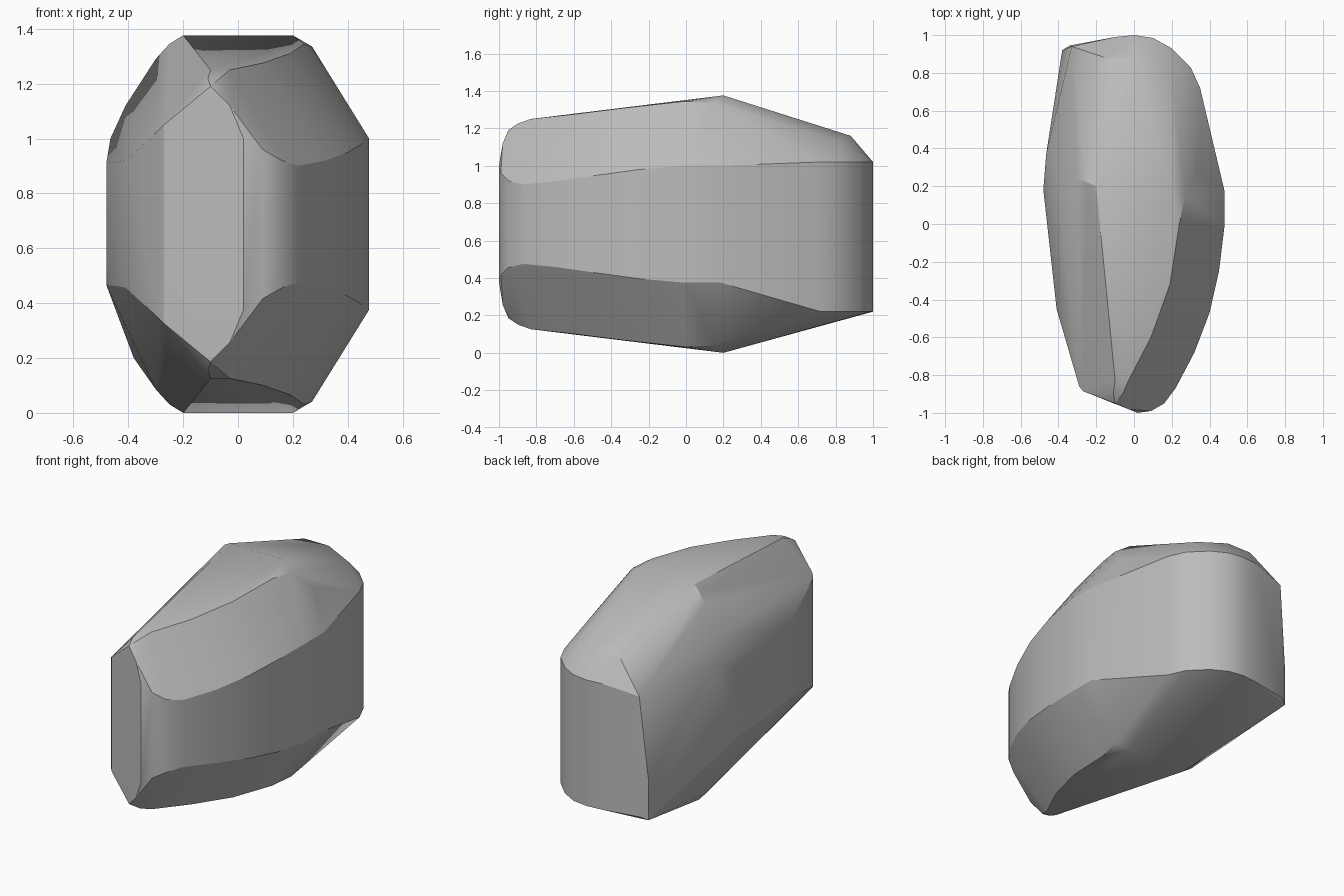
import bpy
import bmesh

HEIGHT = 1.376

cube = bpy.data.objects.get("Cube")
if cube:
    bpy.data.objects.remove(cube, do_unlink=True)


def make_material(name, color):
    material = bpy.data.materials.new(name)
    material.use_nodes = True
    material.diffuse_color = color
    shader = next(n for n in material.node_tree.nodes if n.type == 'BSDF_PRINCIPLED')
    shader.inputs["Base Color"].default_value = color
    shader.inputs["Roughness"].default_value = 0.8
    return material


def mirrored(points):
    """Return the points together with their reflection about mid height."""
    return points + [(x, y, HEIGHT - z) for x, y, z in points]


def extruded(outline, bottom, top):
    """Return an outline repeated at two heights."""
    return [(x, y, z) for x, y in outline for z in (bottom, top)]


def hull_object(name, points, material, smooth_angle):
    """Wrap the points in a closed convex skin."""
    mesh = bpy.data.meshes.new(name)
    bm = bmesh.new()
    for point in points:
        bm.verts.new(point)
    result = bmesh.ops.convex_hull(bm, input=bm.verts)
    unused = {v for v in result["geom_interior"] + result["geom_unused"]
              if isinstance(v, bmesh.types.BMVert)}
    bmesh.ops.delete(bm, geom=list(unused), context='VERTS')
    bmesh.ops.dissolve_limit(bm, angle_limit=0.02, verts=bm.verts, edges=bm.edges)
    bmesh.ops.recalc_face_normals(bm, faces=bm.faces)
    bm.to_mesh(mesh)
    bm.free()
    mesh.materials.append(material)
    obj = bpy.data.objects.new(name, mesh)
    bpy.context.collection.objects.link(obj)
    bpy.ops.object.select_all(action='DESELECT')
    obj.select_set(True)
    bpy.context.view_layer.objects.active = obj
    bpy.ops.object.shade_smooth_by_angle(angle=smooth_angle)
    return obj


# Upper rim of the upright wall, from the left flank round the nose
left_rim = [(.478, .18, 1), (.478, -.02, 1), (.45, -.25, .98), (.4, -.47, .95),
            (.32, -.68, .92), (.22, -.87, .9), (.16, -.95, .92)]
nose_rim = [(.09, -.99, .96), (.02, -1, 1), (-.03, -.98, 1.12), (-.1, -.95, 1.19)]
right_rim = [(-.27, -.885, 1.05), (-.29, -.86, 1.03), (-.41, -.45, .92),
             (-.48, .18, .91)]

# Flat crown, tapering to the nose, with a softened border
crown = [(-.2, .2, HEIGHT), (.2, .2, HEIGHT), (.24, 0, 1.345), (.19, -.32, 1.31),
         (.09, -.6, 1.275), (-.03, -.83, 1.25), (-.1, -.83, 1.25)]
crown_border = [(-.25, .22, 1.345), (.27, .15, 1.335), (-.06, -.9, 1.225),
                (-.11, -.9, 1.22), (-.3, .24, 1.29)]

# Rounded rear wall and the sloping shoulder above it
rear_outline = [(.35, .72), (.3, .83), (.2, .93), (.1, .985), (0, 1), (-.1, .99)]
rear_wall = extruded(rear_outline, .22, 1.02)
rear_corner = [(-.38, .92, .2), (-.38, .92, .46), (-.34, .945, .22), (-.33, .94, .98)]
rear_shoulder = [(-.15, .88, 1.16), (.02, .88, 1.16), (.2, .82, 1.13),
                 (.33, .28, 1.21), (-.41, .3, 1.12), (-.465, .37, 1)]

stone_grey = make_material("stone_grey", (.5, .5, .5, 1))
front_points = mirrored(left_rim + nose_rim + right_rim + crown + crown_border)
rear_points = rear_wall + rear_corner + rear_shoulder
hull_object("faceted_stone", front_points + rear_points, stone_grey, .45)
